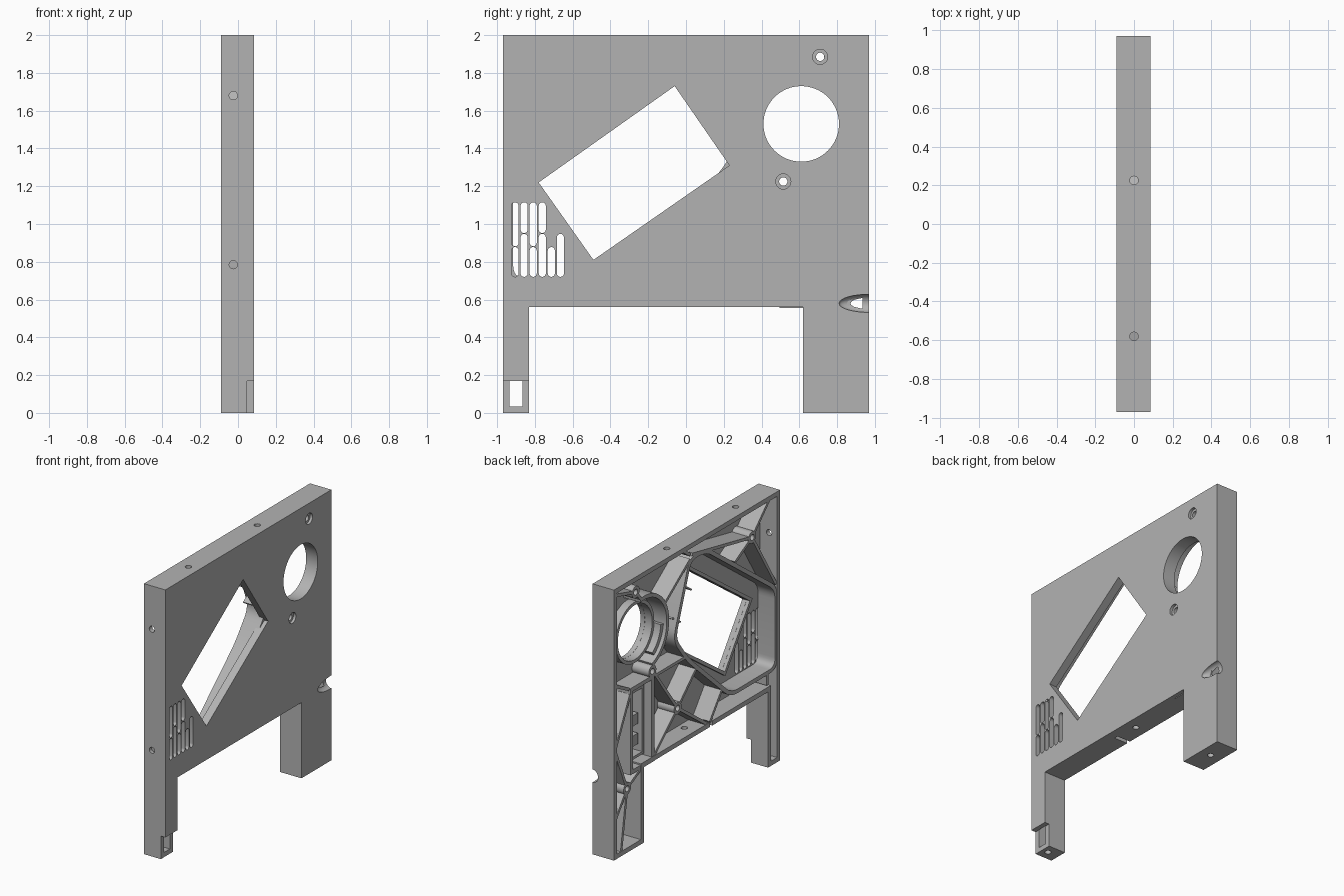
import bpy, bmesh, math
from mathutils import Vector

if "Cube" in bpy.data.objects:
    bpy.data.objects.remove(bpy.data.objects["Cube"])

grey = bpy.data.materials.new("plain grey")
grey.use_nodes = True
grey.diffuse_color = (0.45, 0.45, 0.45, 1)
grey.node_tree.nodes["Principled BSDF"].inputs["Base Color"].default_value = (0.45, 0.45, 0.45, 1)

FACE, OPEN, FLOOR, WALL = 0.085, -0.09, 0.05, 0.035


def finish(name, bm):
    bmesh.ops.recalc_face_normals(bm, faces=bm.faces)
    me = bpy.data.meshes.new(name)
    bm.to_mesh(me)
    bm.free()
    me.materials.append(grey)
    ob = bpy.data.objects.new(name, me)
    bpy.context.collection.objects.link(ob)
    return ob


def add_prism(bm, pts, x0, x1):
    """Extrude a (y, z) outline along x."""
    a = [bm.verts.new((x0, y, z)) for y, z in pts]
    b = [bm.verts.new((x1, y, z)) for y, z in pts]
    bm.faces.new(a)
    bm.faces.new(b)
    for i in range(len(a)):
        j = (i + 1) % len(a)
        bm.faces.new((a[i], a[j], b[j], b[i]))


def rect(y0, y1, z0, z1):
    return [(y0, z0), (y1, z0), (y1, z1), (y0, z1)]


def arc(cy, cz, r, a0=0, a1=360, n=40):
    steps = n if a1 - a0 == 360 else n + 1
    angles = [math.radians(a0 + (a1 - a0) * i / n) for i in range(steps)]
    return [(cy + r * math.cos(a), cz + r * math.sin(a)) for a in angles]


def slot(y, z0, z1, r=0.019):
    return arc(y, z1 - r, r, 0, 180, 8) + arc(y, z0 + r, r, 180, 360, 8)


def rounded(pts, r):
    """Replace each corner of a closed outline with a short curve."""
    out = []
    for i, p in enumerate(pts):
        p = Vector(p)
        a = p + (Vector(pts[i - 1]) - p).normalized() * r
        b = p + (Vector(pts[(i + 1) % len(pts)]) - p).normalized() * r
        for k in range(7):
            t = k / 6
            out.append(tuple(a * (1 - t) ** 2 + p * 2 * t * (1 - t) + b * t * t))
    return out


def strip(path, t, closed=False):
    """Both mitred sides of a wall centre line."""
    p = [Vector(q) for q in path]
    n = len(p)
    left, right = [], []
    for i in range(n):
        d0 = p[i] - p[i - 1] if closed or i else p[1] - p[0]
        d1 = p[(i + 1) % n] - p[i] if closed or i < n - 1 else d0
        d0, d1 = d0.normalized(), d1.normalized()
        tan = (d0 + d1).normalized()
        off = Vector((-tan.y, tan.x)) * (t / 2 / max(0.4, tan.dot(d0)))
        left.append(tuple(p[i] + off))
        right.append(tuple(p[i] - off))
    return left, right


def wall(name, path, t=0.025, x0=OPEN + 0.003, x1=FLOOR + 0.005, closed=False):
    bm = bmesh.new()
    l, r = strip(path, t, closed)
    if not closed:
        add_prism(bm, l + r[::-1], x0, x1)
    else:
        n = len(l)
        rings = [[bm.verts.new((x, *q)) for q in side]
                 for side, x in ((l, x0), (l, x1), (r, x1), (r, x0))]
        for k in range(4):
            a, b = rings[k], rings[(k + 1) % 4]
            for i in range(n):
                j = (i + 1) % n
                bm.faces.new((a[i], a[j], b[j], b[i]))
    return finish(name, bm)


def smooth(ob):
    bpy.ops.object.select_all(action='DESELECT')
    ob.select_set(True)
    bpy.context.view_layer.objects.active = ob
    bpy.ops.object.shade_smooth_by_angle(angle=math.radians(30))


def prism(name, pts, x0, x1):
    bm = bmesh.new()
    add_prism(bm, pts, x0, x1)
    return finish(name, bm)


def pin(axis, loc, r, depth):
    """Cylinder cutter along y or z."""
    bm = bmesh.new()
    bmesh.ops.create_cone(bm, cap_ends=True, segments=20, radius1=r, radius2=r, depth=depth)
    if axis == 'y':
        for v in bm.verts:
            v.co = Vector((v.co.x, v.co.z, v.co.y))
    bmesh.ops.translate(bm, verts=bm.verts, vec=loc)
    return finish("cutter", bm)


def cut(ob, cutters):
    """Subtract the cutters, bake the result and remove them."""
    for c in cutters:
        c.hide_render = True
        m = ob.modifiers.new("cut", 'BOOLEAN')
        m.operation, m.solver, m.object = 'DIFFERENCE', 'EXACT', c
    dg = bpy.context.evaluated_depsgraph_get()
    me = bpy.data.meshes.new_from_object(ob.evaluated_get(dg))
    ob.modifiers.clear()
    ob.data = me
    for c in cutters:
        bpy.data.objects.remove(c)


# Panel shell with two legs and a hollow back
outline = [(-0.97, 0), (-0.83, 0), (-0.83, 0.56), (0.62, 0.56),
           (0.62, 0), (0.97, 0), (0.97, 2), (-0.97, 2)]
panel = prism("panel_shell", outline, OPEN, FACE)
inner = strip(outline, WALL * 2, True)[0]

WINDOW = [(-0.78, 1.22), (-0.49, 0.81), (0.23, 1.31), (-0.06, 1.73)]
HOLE = (0.61, 1.53)
SCREWS = [(0.71, 1.885), (0.515, 1.225)]

cutters = [prism("cutter", inner, -0.2, FLOOR),
           prism("cutter", WINDOW, -0.2, 0.2),
           prism("cutter", arc(*HOLE, 0.2, n=64), -0.2, 0.2),
           prism("cutter", rect(-1.1, -0.8, -0.1, 0.17), FLOOR - 0.002, 0.2)]
for s in SCREWS:
    cutters += [prism("cutter", arc(*s, 0.022, n=24), -0.2, 0.2),
                prism("cutter", arc(*s, 0.04, n=24), FACE - 0.02, 0.2)]

# Vent slots
for i in range(6):
    y = -0.905 + 0.048 * i
    mid = 0.88 if i % 2 == 0 else 0.95
    cutters.append(prism("cutter", slot(y, 0.72, mid - 0.002), 0, 0.2))
    if i < 4:
        cutters.append(prism("cutter", slot(y, mid + 0.002, 1.115), 0, 0.2))

# Edge pin holes and the cable notch in the bottom wall
for y in (0.225, -0.58):
    cutters.append(pin('z', (0, y, 2), 0.022, 0.12))
for z in (1.68, 0.785):
    cutters.append(pin('y', (-0.025, -0.97, z), 0.022, 0.12))
for y, z in ((0.02, 0.56), (0.8, 0), (-0.9, 0)):
    cutters.append(pin('z', (0, y, z), 0.022, 0.12))
cutters.append(prism("cutter", rect(-0.18, -0.15, 0.5, 0.62), -0.2, 0.02))

# Finger notch on the rear edge
bm = bmesh.new()
bmesh.ops.create_uvsphere(bm, u_segments=32, v_segments=16, radius=1)
for v in bm.verts:
    v.co = Vector((FACE + v.co.x * 0.045, 0.97 + v.co.y * 0.16, 0.58 + v.co.z * 0.048))
cutters.append(finish("cutter", bm))
cut(panel, cutters)
smooth(panel)

# Screw bosses, hole collar and window collar
BOSSES = [(-0.65, 1.77), (0.22, 0.84), (0.81, 0.47)]
for i, s in enumerate(SCREWS + BOSSES):
    smooth(wall("screw_boss_%d" % (i + 1), arc(*s, 0.033, n=24), 0.022, closed=True))
smooth(wall("round_hole_collar", arc(*HOLE, 0.213, n=64), 0.024, -0.01, FLOOR + 0.01, True))
wall("window_collar", strip(WINDOW, 0.026, True)[1], 0.024, 0.025, FLOOR + 0.01, True)

# Rounded wall enclosing the window
frame = [(-0.93, 0.7), (-0.4, 0.7), (0.1, 1.15), (0.26, 1.36), (0.07, 1.89),
         (-0.12, 1.88), (-0.93, 1.29)]
smooth(wall("window_frame", rounded(frame, 0.08), 0.03, closed=True))

# Curved wall beside the round hole
smooth(wall("curved_wall", arc(*HOLE, 0.275, 80, 250, 30), 0.028))
smooth(wall("thick_curved_block", arc(*HOLE, 0.265, 185, 235, 14), 0.07, -0.06))

# Compartment with its connector blocks
wall("compartment", rect(0.51, 0.76, 0.57, 1.18), 0.03, closed=True)
wall("compartment_liner", rect(0.56, 0.71, 0.63, 1.12), 0.02, -0.04, closed=True)
for z in (0.7, 0.85):
    prism("connector_block", rect(0.59, 0.68, z, z + 0.08), -0.02, FLOOR + 0.01)

# Stiffening ribs running from the bosses to the walls
top, mid, low = BOSSES
RIBS = [(top, (-0.86, 1.98)), (top, (-0.93, 1.32)), (top, (0.05, 1.91)), (top, (-0.45, 1.66)),
        ((0.05, 1.9), (0.16, 1.98)), ((0.05, 1.9), (0.37, 1.67)),
        (SCREWS[0], (0.95, 1.95)), (SCREWS[0], (0.64, 1.8)),
        (mid, (0.51, 0.58)), (mid, (0.0, 1.05)), (mid, (0.49, 1.2)), (mid, (-0.14, 0.58)),
        ((0.51, 1.18), (0.13, 1.18)), ((-0.14, 0.57), (-0.3, 0.78)),
        (low, (0.95, 0.8)), (low, (0.95, 0.28)), (low, (0.64, 0.56)), (low, (0.88, 0.03)),
        ((0.76, 1.18), (0.95, 0.8)), ((0.76, 1.18), (0.95, 1.28)), ((-0.83, 0.58), (-0.83, 0.7))]
for i, (a, b) in enumerate(RIBS):
    a, b = Vector(a), Vector(b)
    wall("rib_%d" % (i + 1), [a + (b - a).normalized() * 0.03, b], 0.022)

# Thin clips along the window's rear short edge
for t in (0.3, 0.75):
    p = Vector(WINDOW[2]).lerp(Vector(WINDOW[3]), t)
    wall("window_clip", [p + Vector((0.005, 0.005)), p + Vector((0.1, 0.07))], 0.012, -0.06)
